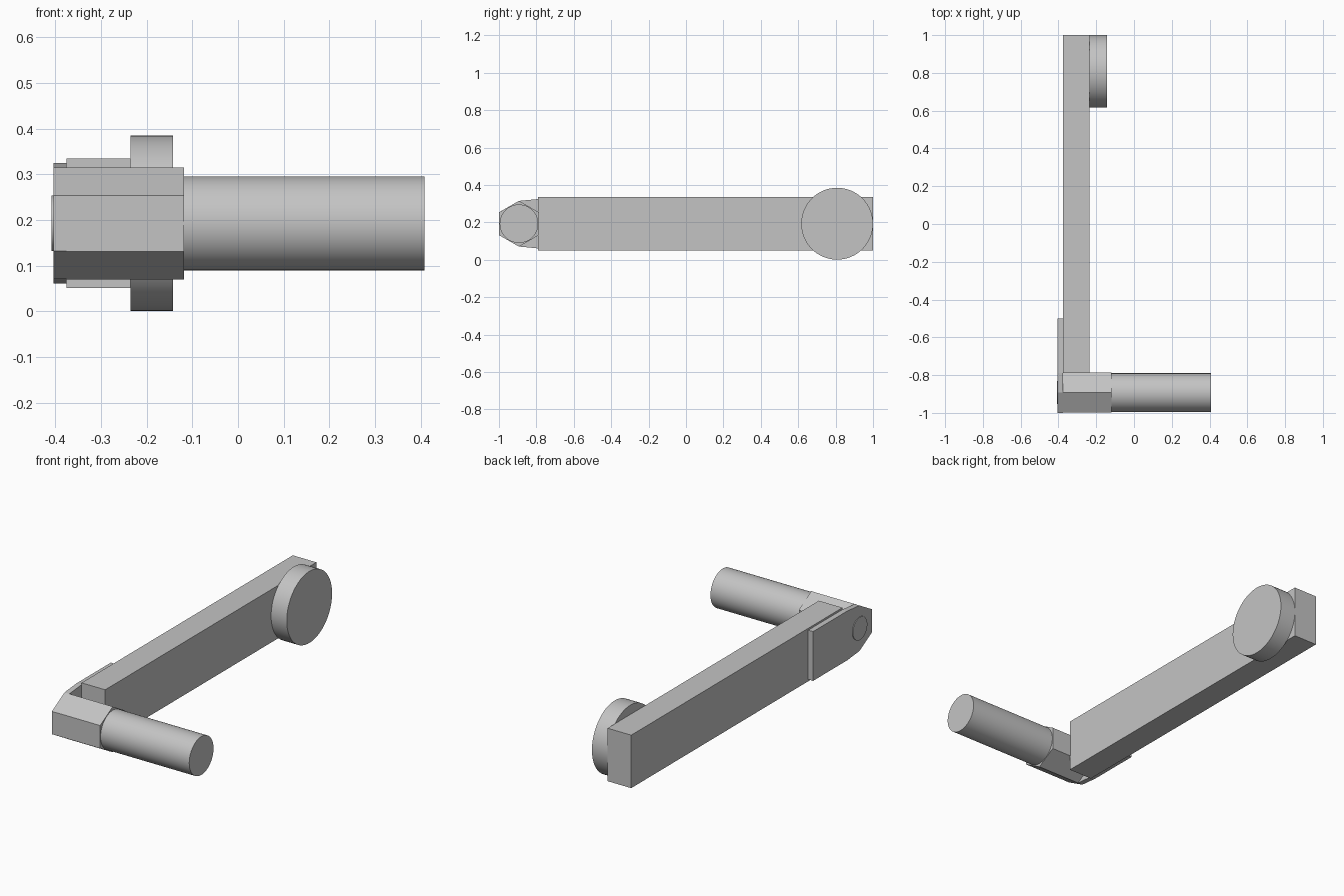
import bpy
import bmesh
import math
from mathutils import Matrix, Vector

cube = bpy.data.objects.get("Cube")
if cube:
    bpy.data.objects.remove(cube, do_unlink=True)

grey = bpy.data.materials.new("plain grey")
grey.use_nodes = True
colour = (0.55, 0.55, 0.55, 1)
grey.diffuse_color = colour
grey.node_tree.nodes["Principled BSDF"].inputs["Base Color"].default_value = colour

MID_Z = 0.193      # height of every axis
GRIP_Y = -0.893    # grip axis


def finish(name, bm, smooth=False):
    bmesh.ops.recalc_face_normals(bm, faces=bm.faces)
    mesh = bpy.data.meshes.new(name)
    bm.to_mesh(mesh)
    bm.free()
    mesh.materials.append(grey)
    obj = bpy.data.objects.new(name, mesh)
    bpy.context.collection.objects.link(obj)
    if smooth:
        bpy.ops.object.select_all(action="DESELECT")
        obj.select_set(True)
        bpy.context.view_layer.objects.active = obj
        bpy.ops.object.shade_smooth_by_angle(angle=math.radians(30))
    return obj


def prism(name, x0, x1, profile):
    """Extrude a (y, z) outline along x."""
    bm = bmesh.new()
    face = bm.faces.new([bm.verts.new((x0, y, z)) for y, z in profile])
    new = bmesh.ops.extrude_face_region(bm, geom=[face])["geom"]
    verts = [v for v in new if isinstance(v, bmesh.types.BMVert)]
    bmesh.ops.translate(bm, verts=verts, vec=Vector((x1 - x0, 0, 0)))
    return finish(name, bm)


def rod(name, x0, x1, y, radius, sides=64):
    """Round part lying along x."""
    bm = bmesh.new()
    place = Matrix.Translation(((x0 + x1) / 2, y, MID_Z)) @ Matrix.Rotation(math.pi / 2, 4, "Y")
    bmesh.ops.create_cone(bm, cap_ends=True, segments=sides, radius1=radius,
                          radius2=radius, depth=x1 - x0, matrix=place)
    return finish(name, bm, smooth=True)


# Long crank arm
prism("crank_arm", -0.375, -0.235,
      [(-0.79, 0.051), (1, 0.051), (1, 0.335), (-0.79, 0.335)])

# Round hub at the far end
rod("hub_disc", -0.235, -0.142, 0.808, 0.192)

# Hexagonal block carrying the grip
hexagon = [(GRIP_Y + 0.1225 * math.sin(i * math.pi / 3),
            MID_Z + 0.1225 * math.cos(i * math.pi / 3)) for i in range(6)]
prism("hex_block", -0.375, -0.118, hexagon)

# Tapered plate on the outside of the arm, symmetric about the axis
upper = [(-0.5, 0.132), (-0.79, 0.132), (GRIP_Y, 0.122), (-1, 0.061)]
plate = [(y, MID_Z + h) for y, h in upper] + [(y, MID_Z - h) for y, h in reversed(upper)]
prism("side_plate", -0.404, -0.375, plate)

# Grip and the pin head showing through the plate
rod("grip", -0.118, 0.408, GRIP_Y, 0.103)
rod("pin_head", -0.408, -0.404, GRIP_Y, 0.061, 48)
